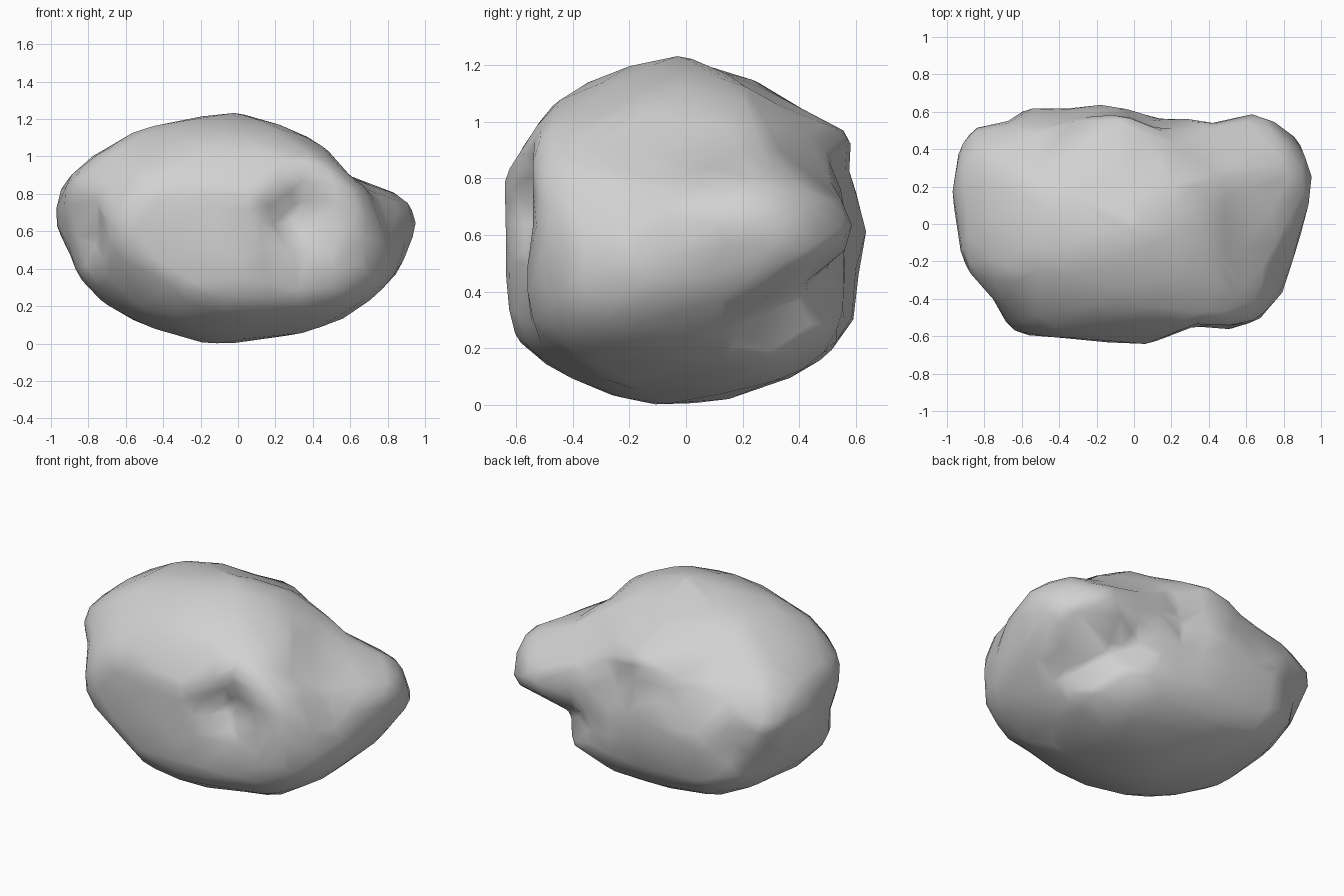
import bpy, bmesh, math
from mathutils import Vector, noise

if "Cube" in bpy.data.objects:
    bpy.data.objects.remove(bpy.data.objects["Cube"], do_unlink=True)

HALF = Vector((1.0, 0.655, 0.64))      # half sizes of the boulder
MID = Vector((0, 0, 0.64))

# Upright contours: front (x, z), side (y, z), plan (x, y)
FRONT = [(-1, .7), (-.97, .82), (-.95, .9), (-.8, 1.02), (-.55, 1.16), (-.3, 1.21), (-.03, 1.28),
         (.15, 1.23), (.37, 1.15), (.5, 1.04), (.6, .91), (.8, .85), (.97, .78), (1, .7), (.99, .64),
         (.93, .5), (.88, .38), (.75, .25), (.55, .14), (.35, .08), (0, .015), (-.17, 0),
         (-.35, .05), (-.6, .13), (-.75, .22), (-.88, .35), (-.9, .45), (-.97, .6)]
SIDE = [(-.65, .7), (-.65, .81), (-.53, 1), (-.45, 1.1), (-.35, 1.17), (-.12, 1.25), (0, 1.28),
        (.1, 1.23), (.25, 1.18), (.4, 1.08), (.61, .98), (.57, .86), (.655, .63), (.61, .5),
        (.59, .32), (.51, .2), (.4, .11), (.15, .03), (-.1, 0), (-.25, .02), (-.52, .12),
        (-.6, .2), (-.64, .31), (-.64, .5)]
PLAN = [(-1, .2), (-.98, .37), (-.93, .48), (-.86, .53), (-.7, .54), (-.52, .655), (-.38, .62),
        (-.16, .64), (0, .61), (.13, .56), (.3, .57), (.43, .53), (.65, .61), (.82, .56), (.95, .44),
        (1, .28), (.97, .18), (.9, 0), (.85, -.2), (.8, -.38), (.68, -.51), (.5, -.57), (.35, -.54),
        (.25, -.57), (.06, -.65), (-.4, -.635), (-.57, -.63), (-.7, -.57), (-.78, -.42),
        (-.95, -.23), (-.96, 0)]
# Slanted contours, measured from the middle of the boulder
SLANT_A = [(-.91, .35), (-.88, .40), (-.75, .48), (-.56, .57), (-.39, .65), (-.27, .665), (-.05, .65),
           (.18, .58), (.33, .535), (.40, .42), (.60, .24), (.81, .14), (.90, .085), (1.03, -.145),
           (.91, -.255), (.74, -.425), (.47, -.595), (.23, -.705), (-.16, -.645), (-.39, -.58),
           (-.53, -.495), (-.73, -.275), (-.835, -.16), (-.90, -.075), (-.88, .18)]
SLANT_B = [(-1.035, 0), (-1.0, .17), (-.89, .285), (-.74, .31), (-.605, .36), (-.425, .425),
           (-.305, .56), (-.03, .615), (.245, .59), (.445, .5), (.70, .33), (.905, .085),
           (.90, -.04), (.825, -.21), (.825, -.3), (.785, -.41), (.665, -.55), (.415, -.645),
           (.135, -.68), (-.20, -.625), (-.405, -.55), (-.645, -.39), (-.645, -.21),
           (-.89, -.085), (-.985, -.04)]
SLANT_C = [(-.865, -.06), (-.85, .095), (-.765, .265), (-.625, .51), (-.425, .55), (-.04, .585),
           (.115, .54), (.425, .52), (.52, .425), (.595, .34), (.85, .18), (.94, .075), (1.02, -.01),
           (.88, -.275), (.72, -.455), (.57, -.56), (.455, -.625), (-.05, -.71), (-.31, -.645),
           (-.475, -.55), (-.73, -.36), (-.85, -.18)]


def angle_of(q):
    return math.atan2(q.y, q.x)


class Contour:
    """Outline of the boulder on the plane spanned by two axes."""

    def __init__(self, points, u, v, rise=0.0):
        self.u, self.v = Vector(u), Vector(v)
        ring = sorted((Vector((a, b - rise)) for a, b in points), key=angle_of)
        self.edges = list(zip(ring, ring[1:] + ring[:1]))

    def fill(self, d):
        """How far d reaches towards the outline (1 = touching)."""
        q = Vector((d.dot(self.u), d.dot(self.v)))
        for a, b in self.edges:
            if a.x * q.y - a.y * q.x >= 0 and q.x * b.y - q.y * b.x >= 0:
                e = b - a
                return (q.x * e.y - q.y * e.x) / (a.x * b.y - a.y * b.x)
        return 0.0


def slanted(points, azimuth, elevation):
    """Contour on a plane facing the given direction."""
    az, el = math.radians(azimuth), math.radians(elevation)
    u = (math.cos(az), math.sin(az), 0)
    v = (-math.sin(az) * math.sin(el), math.cos(az) * math.sin(el), math.cos(el))
    return Contour(points, u, v)


CONTOURS = [Contour(FRONT, (1, 0, 0), (0, 0, 1), MID.z), Contour(SIDE, (0, 1, 0), (0, 0, 1), MID.z),
            Contour(PLAN, (1, 0, 0), (0, 1, 0)), slanted(SLANT_A, 35, 25),
            slanted(SLANT_B, 215, 25), slanted(SLANT_C, 140, -25)]
POWER = 16

# Hollows: centre, radius, depth
DENTS = [((.38, -.50, .72), .26, .08), ((.24, -.54, .70), .15, .05),   # broken front pocket
         ((-.40, -.60, .62), .34, .04),                                # leaning front face
         ((.82, -.25, .70), .20, .04),                                 # fold by the left lobe
         ((-.82, -.36, .60), .22, .05),                                # fold at the right end
         ((-.45, .58, .74), .25, .05), ((.10, .56, .80), .25, .05),    # hollows under the back ridge
         ((-.78, .50, .56), .20, .05), ((.42, .55, .43), .20, .06)]


def boulder_point(d):
    fills = [c.fill(d) for c in CONTOURS]
    r = min(1.03 / sum(f ** POWER for f in fills) ** (1 / POWER), 1 / max(fills))
    p = MID + d * r
    push = 0.008 * noise.noise(p * 4.5)
    for centre, size, depth in DENTS:
        t = max(0.0, 1 - (p - Vector(centre)).length / size)
        push += depth * t * t * (3 - 2 * t)
    return p - d * push


# Boulder body
bm = bmesh.new()
bmesh.ops.create_icosphere(bm, subdivisions=5, radius=1)
for v in bm.verts:
    v.co = boulder_point(Vector([v.co[k] * HALF[k] for k in range(3)]).normalized())
bmesh.ops.smooth_vert(bm, verts=bm.verts, factor=0.4, use_axis_x=True, use_axis_y=True, use_axis_z=True)
bmesh.ops.translate(bm, verts=bm.verts, vec=(0, 0, -min(v.co.z for v in bm.verts)))

mesh = bpy.data.meshes.new("boulder")
bm.to_mesh(mesh)
bm.free()
boulder = bpy.data.objects.new("boulder", mesh)
bpy.context.collection.objects.link(boulder)

# Stone colour
GREY = (0.64, 0.64, 0.64, 1)
stone = bpy.data.materials.new("stone grey")
stone.use_nodes = True
stone.diffuse_color = GREY
stone.node_tree.nodes["Principled BSDF"].inputs["Base Color"].default_value = GREY
mesh.materials.append(stone)

# Fewer, larger facets with soft shading
bpy.context.view_layer.objects.active = boulder
boulder.select_set(True)
facets = boulder.modifiers.new("facets", "DECIMATE")
facets.ratio = 0.15
bpy.ops.object.modifier_apply(modifier=facets.name)
bpy.ops.object.shade_smooth_by_angle(angle=math.radians(35))
